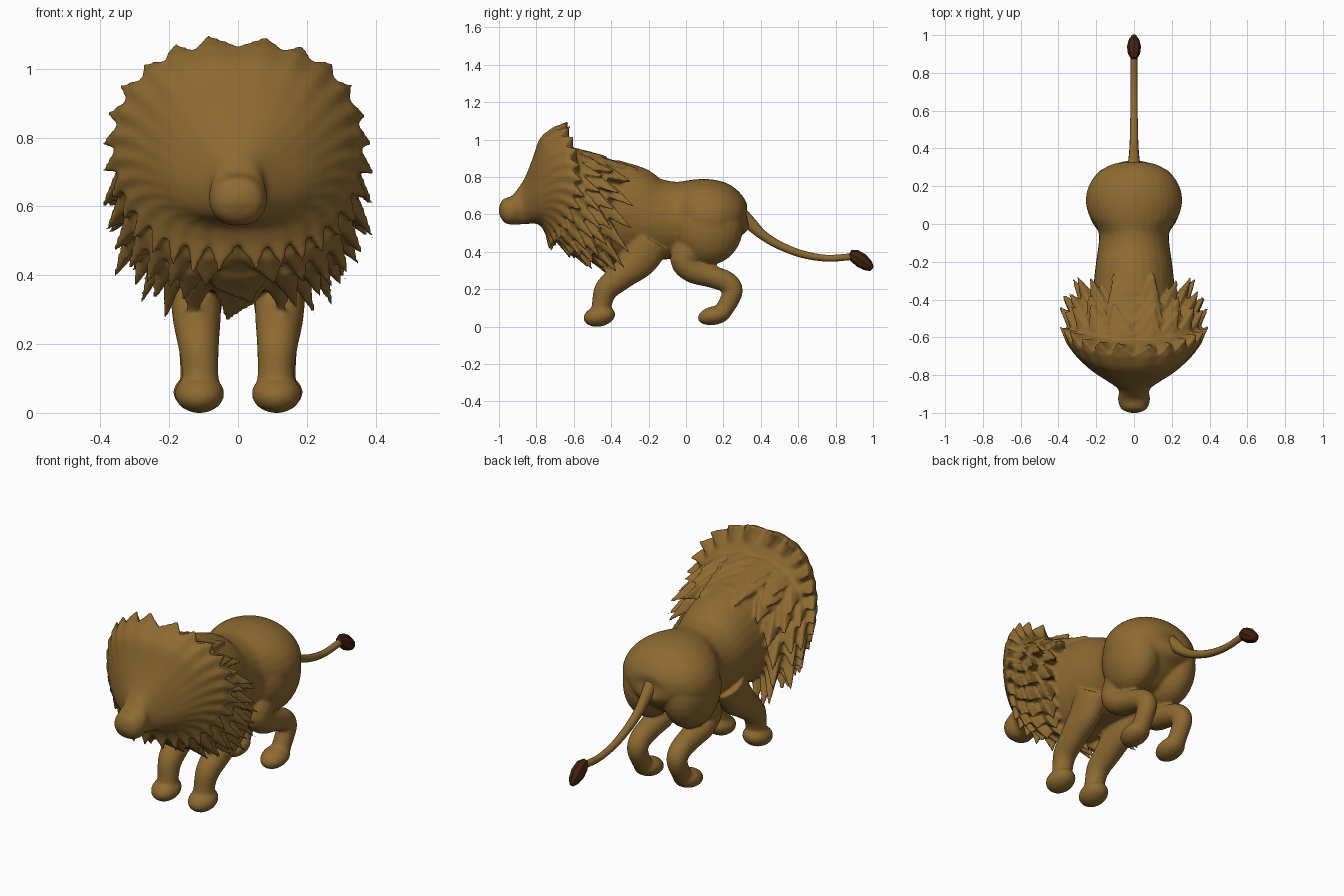
import bpy, bmesh, math, random
from mathutils import Vector

if "Cube" in bpy.data.objects:
    bpy.data.objects.remove(bpy.data.objects["Cube"])

random.seed(4)
TAU = 2 * math.pi


def material(name, rgb):
    m = bpy.data.materials.new(name)
    m.diffuse_color = (*rgb, 1)
    m.use_nodes = True
    m.node_tree.nodes["Principled BSDF"].inputs["Base Color"].default_value = m.diffuse_color
    return m


TAN = material("tan_fur", (0.27, 0.145, 0.031))
DARK = material("dark_brown", (0.055, 0.016, 0.005))


def smooth_rows(rows, k):
    """Catmull-Rom interpolation between rows of numbers."""
    out = []
    for i in range(len(rows) - 1):
        p0, p1 = rows[max(i - 1, 0)], rows[i]
        p2, p3 = rows[i + 1], rows[min(i + 2, len(rows) - 1)]
        for j in range(k):
            t = j / k
            out.append([0.5 * (2 * b + (c - a) * t + (2 * a - 5 * b + 4 * c - d) * t * t
                               + (3 * b - a - 3 * c + d) * t ** 3)
                        for a, b, c, d in zip(p0, p1, p2, p3)])
    return out + [list(rows[-1])]


def finish(ob, angle):
    bpy.ops.object.select_all(action='DESELECT')
    ob.select_set(True)
    bpy.context.view_layer.objects.active = ob
    bpy.ops.object.shade_smooth_by_angle(angle=math.radians(angle))
    return ob


def loft(name, rings, mat, angle=50):
    """Skin a list of closed point rings and cap both ends."""
    bm = bmesh.new()
    vr = [[bm.verts.new(p) for p in r] for r in rings]
    n = len(vr[0])
    for a, b in zip(vr, vr[1:]):
        for i in range(n):
            j = (i + 1) % n
            bm.faces.new((a[i], a[j], b[j], b[i]))
    bm.faces.new(vr[0])
    bm.faces.new(vr[-1])
    bmesh.ops.recalc_face_normals(bm, faces=bm.faces)
    me = bpy.data.meshes.new(name)
    bm.to_mesh(me)
    bm.free()
    ob = bpy.data.objects.new(name, me)
    bpy.context.collection.objects.link(ob)
    me.materials.append(mat)
    return finish(ob, angle)


def tube(name, rows, mat, sides=20, k=4, angle=60):
    """Rows are x, y, z, half width, half depth; rings stay square to the path."""
    rows = smooth_rows(rows, k)
    rings = []
    for i, (x, y, z, rx, r) in enumerate(rows):
        a, b = rows[max(i - 1, 0)], rows[min(i + 1, len(rows) - 1)]
        t = Vector((b[1] - a[1], b[2] - a[2])).normalized()
        rings.append([(x + rx * math.cos(TAU * s / sides),
                       y - t.y * r * math.sin(TAU * s / sides),
                       z + t.x * r * math.sin(TAU * s / sides)) for s in range(sides)])
    return loft(name, rings, mat, angle)


def ball(name, loc, size, tilt=0):
    bpy.ops.mesh.primitive_uv_sphere_add(segments=28, ring_count=16, location=loc,
                                         rotation=(tilt, 0, 0))
    ob = bpy.context.object
    ob.name = name
    ob.scale = size
    ob.data.materials.append(TAN)
    return finish(ob, 60)


def oval(row, u, power, grow=1.0):
    """Point on a tilted oval: top z, bottom z, half width, y at top/side/bottom."""
    top, bot, rx, yt, ys, yb = row
    th = u + 0.25 * math.sin(u)          # finer locks towards the chest
    c, s = math.cos(th), math.sin(th)
    x = rx * math.copysign(abs(s) ** (power if c < 0 else 0.8), s) * grow
    z = (top + bot) / 2 + (top - bot) / 2 * c * grow
    y = ys + ((yt if c > 0 else yb) - ys) * c * c
    return Vector((x, y, z))


def mane(name, front, tip, back, spikes, power, droop=0.0, ridge=0.03):
    """Lofted ruff whose rim is cut into pointed, drooping locks."""
    cols = spikes * 4
    reach = [random.uniform(0.95, 1.3) for _ in range(spikes)]
    shift = [random.uniform(-0.5, 0.5) for _ in range(spikes)]
    front = smooth_rows(front, 3)
    rings = []
    for i, row in enumerate(front):
        lift = ridge * (i / (len(front) - 1)) ** 4
        rings.append([oval(row, TAU * c / cols, power,
                           1 + lift * (-1, 0, 1, 0)[c % 4]) for c in range(cols)])
    for mid in (0.5, 1.0):
        ring = []
        for c in range(cols):
            ph = c % 4
            f = (0.05, 0.5, 1.0, 0.5)[ph] * mid * (reach[c // 4] if ph else 1)
            u = TAU * (c + (shift[c // 4] * mid if ph == 2 else 0)) / cols
            p = oval(front[-1], u, power).lerp(oval(tip, u, power), f)
            p.y += 0.01 * mid
            p.z -= droop * f * math.sin(u) ** 2
            ring.append(p)
        rings.append(ring)
    for row in back:
        rings.append([oval(row, TAU * c / cols, power) for c in range(cols)])
    return loft(name, rings, TAN, 55)


# Torso and neck: y, top, bottom, half width
torso = [(-.66, .86, .55, .12), (-.6, .94, .47, .2), (-.45, .905, .34, .22), (-.3, .865, .34, .212),
         (-.18, .80, .35, .198), (-.05, .775, .365, .186), (.04, .785, .37, .235),
         (.12, .79, .38, .255), (.2, .77, .40, .24), (.27, .71, .44, .19), (.315, .64, .49, .11),
         (.33, .6, .53, .05)]
parts = [tube("torso", [(0, y, (t + b) / 2, w, (t - b) / 2) for y, t, b, w in
                        smooth_rows(torso, 2)], TAN, 32, 2)]

# Legs, paws and haunches on both sides
front_leg = [(.12, -.19, .46, .08, .11), (.122, -.25, .36, .075, .1), (.12, -.34, .275, .07, .075),
             (.115, -.425, .2, .06, .064), (.11, -.45, .12, .053, .053), (.11, -.46, .06, .058, .05)]
hind_leg = [(.12, .03, .42, .08, .09), (.12, -.005, .355, .077, .08), (.12, .04, .3, .072, .068),
            (.12, .13, .27, .062, .06), (.12, .215, .24, .056, .058), (.12, .25, .19, .052, .054),
            (.12, .215, .11, .048, .049), (.12, .18, .06, .055, .045)]
for s in (1, -1):
    parts += [tube("front_leg", [(s * r[0], *r[1:]) for r in front_leg], TAN),
              tube("hind_leg", [(s * r[0], *r[1:]) for r in hind_leg], TAN),
              ball("front_paw", (s * .112, -.463, .056), (.072, .086, .055), .2),
              ball("hind_paw", (s * .12, .152, .06), (.068, .09, .05), .2),
              ball("haunch", (s * .118, .12, .535), (.13, .185, .205))]

# Muzzle, face and crown of the mane
face = [(.635, .605, .02, -1.0, -1.0, -1.0), (.68, .56, .066, -.98, -.98, -.975),
        (.70, .545, .085, -.93, -.93, -.93), (.75, .548, .08, -.89, -.88, -.88),
        (.80, .55, .12, -.86, -.845, -.84), (.90, .55, .22, -.82, -.78, -.80),
        (1.01, .53, .305, -.78, -.70, -.77), (1.065, .49, .355, -.71, -.63, -.75)]
parts.append(mane("face_and_crown", face, (1.1, .40, .395, -.65, -.56, -.745),
                  [(1.0, .51, .31, -.64, -.56, -.68), (.92, .53, .2, -.59, -.5, -.6)],
                  28, .8, 0, .02))

# Swept back layers of the mane: front rows, tips, inner rows, lock count, droop
layers = [
    ([(.96, .52, .26, -.67, -.66, -.72), (.955, .45, .335, -.60, -.58, -.69)],
     (.925, .36, .40, -.46, -.45, -.63),
     [(.88, .45, .27, -.54, -.5, -.6), (.80, .5, .18, -.5, -.48, -.55)], 22, .6),
    ([(.94, .47, .25, -.62, -.60, -.66), (.935, .40, .325, -.54, -.51, -.62)],
     (.89, .31, .385, -.38, -.39, -.53),
     [(.85, .42, .25, -.47, -.44, -.53), (.78, .46, .17, -.44, -.42, -.5)], 19, .6),
    ([(.915, .45, .22, -.58, -.55, -.58), (.912, .37, .28, -.47, -.45, -.53)],
     (.867, .26, .325, -.30, -.31, -.41),
     [(.82, .40, .21, -.4, -.39, -.45), (.75, .45, .15, -.38, -.38, -.43)], 17, .65)]
for front, tip, back, count, power in layers:
    parts.append(mane("mane_layer", front, tip, back, count, power, .05))

# Fuse everything into one softly blended skin
bpy.ops.object.select_all(action='DESELECT')
for ob in parts:
    ob.select_set(True)
bpy.context.view_layer.objects.active = parts[0]
bpy.ops.object.join()
skin = bpy.context.object
skin.name = "body_and_mane"
remesh = skin.modifiers.new("fuse", 'REMESH')
remesh.mode = 'VOXEL'
remesh.voxel_size = 0.0085
remesh.use_smooth_shade = True
soften = skin.modifiers.new("soften", 'SMOOTH')
soften.factor = 0.5
soften.iterations = 4

# Tail and its dark tuft
tube("tail", [(0, .30, .59, .038, .042), (0, .34, .555, .03, .035), (0, .41, .49, .024, .026),
              (0, .50, .435, .021, .022), (0, .62, .388, .019, .02), (0, .75, .366, .018, .018),
              (0, .86, .372, .018, .018), (0, .89, .375, .016, .016)], TAN, 12)
tube("tail_tuft", [(0, .875, .392, .016, .02), (0, .90, .38, .032, .036), (0, .94, .352, .037, .04),
                   (0, .975, .325, .028, .03), (0, .995, .308, .012, .014)], DARK, 8, 1, 30)
